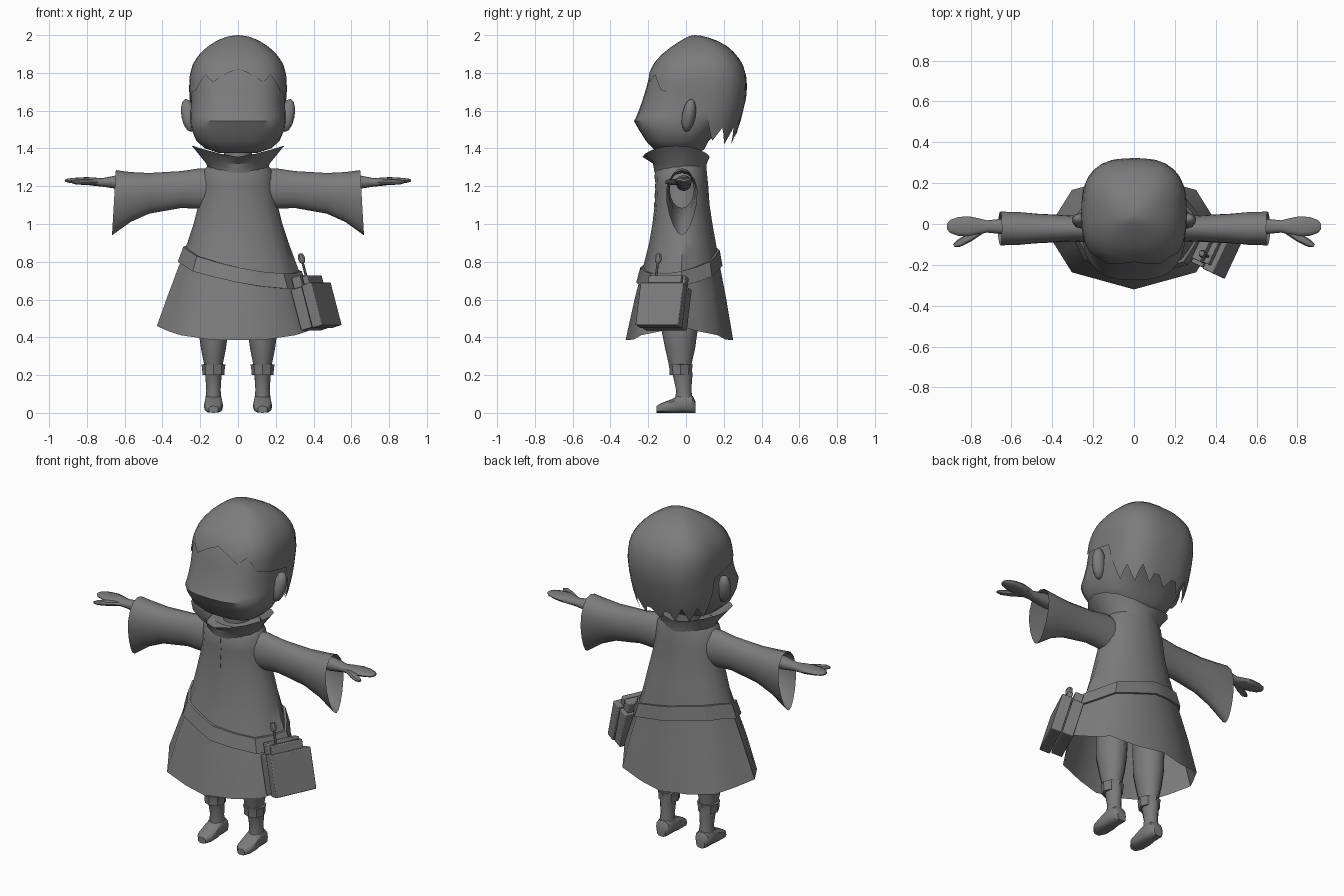
import bpy, bmesh, math
from mathutils import Vector, Matrix

cube = bpy.data.objects.get("Cube")
if cube:
    bpy.data.objects.remove(cube)

grey = bpy.data.materials.new("plain grey")
grey.use_nodes = True
grey.diffuse_color = (0.2, 0.2, 0.2, 1)
grey.node_tree.nodes["Principled BSDF"].inputs["Base Color"].default_value = (0.2, 0.2, 0.2, 1)


def finish(name, bm, mirror=False, angle=40):
    bmesh.ops.remove_doubles(bm, verts=bm.verts, dist=0.0004)
    bmesh.ops.recalc_face_normals(bm, faces=bm.faces)
    me = bpy.data.meshes.new(name)
    bm.to_mesh(me)
    bm.free()
    me.materials.append(grey)
    me.polygons.foreach_set("use_smooth", [True] * len(me.polygons))
    me.set_sharp_from_angle(angle=math.radians(angle))
    ob = bpy.data.objects.new(name, me)
    bpy.context.scene.collection.objects.link(ob)
    if mirror:
        ob.modifiers.new("Mirror", 'MIRROR')
    return ob


def skin(name, rings, caps=(True, True), loop=False, **kw):
    """Bridge rings of points with quads."""
    bm = bmesh.new()
    rows = [[bm.verts.new(p) for p in r] for r in rings]
    n = len(rows[0])
    pairs = list(zip(rows, rows[1:])) + ([(rows[-1], rows[0])] if loop else [])
    for a, b in pairs:
        for i in range(n):
            j = (i + 1) % n
            bm.faces.new((a[i], a[j], b[j], b[i]))
    for row, wanted in ((rows[0], caps[0]), (rows[-1], caps[1])):
        if wanted and not loop:
            bm.faces.new(row)
    return finish(name, bm, **kw)


def oval(c, u, v, n=12, p=2.0, taper=0.0):
    """Rounded ring around c, starting at -v."""
    c, u, v = Vector(c), Vector(u), Vector(v)
    pts = []
    for i in range(n):
        t = 2 * math.pi * i / n
        x, y = [math.copysign(abs(k) ** (2 / p), k) for k in (math.sin(t), -math.cos(t))]
        pts.append(c + u * x * (1 + taper * y) + v * y)
    return pts


def level(z, hx, yf, yb, x=0, **kw):
    return oval((x, (yf + yb) / 2, z), (hx, 0, 0), (0, (yb - yf) / 2, 0), **kw)


def lerp_table(table, z):
    """Interpolate rows keyed by their first value, in ascending order."""
    z = min(max(z, table[0][0]), table[-1][0])
    for a, b in zip(table, table[1:]):
        if z <= b[0]:
            f = (z - a[0]) / (b[0] - a[0])
            return [p + (q - p) * f for p, q in zip(a[1:], b[1:])]


# Robe: height, half width, front, back, how octagonal
ROBE = [(0.385, 0.43, -0.32, 0.25, 1), (0.62, 0.372, -0.268, 0.21, 1),
        (0.80, 0.305, -0.22, 0.175, 0.8), (0.90, 0.268, -0.195, 0.158, 0.4),
        (1.0, 0.235, -0.178, 0.14, 0), (1.1, 0.21, -0.166, 0.125, 0),
        (1.2, 0.197, -0.162, 0.118, 0), (1.28, 0.185, -0.165, 0.11, 0),
        (1.33, 0.14, -0.13, 0.10, 0)]


def robe_point(i, z, grow=0.0):
    hx, yf, yb, k = lerp_table(ROBE, z)
    t = math.pi * i / 8
    s = 1 - 0.076 * k * (i % 2)
    return Vector(((hx + grow) * math.sin(t) * s,
                   (yf + yb) / 2 - ((yb - yf) / 2 + grow) * math.cos(t) * s, z))


rings = [[robe_point(i, row[0]) for i in range(16)] for row in ROBE]
for p in rings[0]:
    p.z += 0.075 * abs(p.x / 0.43) ** 3
skin("robe", rings, caps=(False, True), angle=50)

# Slanted belt
belt = []
for drop, grow in ((0, 0.0), (0, 0.014), (0.08, 0.014), (0.08, 0.0)):
    ring = []
    for i in range(16):
        t = math.pi * i / 8
        z = 0.815 - 0.065 * math.sin(t) - 0.045 * math.cos(t) - drop
        ring.append(robe_point(i, z, grow))
    belt.append(ring)
skin("belt", belt, loop=True, angle=30)

# Flared collar and front seam
low = level(1.27, 0.15, -0.166, 0.108, n=16)
mid = level(1.32, 0.168, -0.175, 0.11, n=16)
top = level(1.355, 0.245, -0.23, 0.125, n=16)
for p in top:
    p.z += 0.06 * abs(p.x / 0.245) ** 1.3
skin("collar", [low, mid, top], caps=(False, False))
skin("neck", [level(z, 0.075, -0.09, 0.07) for z in (1.25, 1.45)])


def box(name, size, matrix, bevel=0.0):
    bm = bmesh.new()
    bmesh.ops.create_cube(bm, size=1, matrix=matrix @ Matrix.Diagonal((*size, 1)))
    ob = finish(name, bm, angle=30)
    if bevel:
        m = ob.modifiers.new("Bevel", 'BEVEL')
        m.width, m.segments = bevel, 2
    return ob


for k in range(4):
    z = 1.25 - 0.05 * k
    box("front_seam_%d" % (k + 1), (0.005, 0.006, 0.025),
        Matrix.Translation((0, lerp_table(ROBE, z)[1], z)))

# Head: height, half width, front, back
CROWN = [(1.6, 0.252, -0.25, 0.296), (1.65, 0.25, -0.232, 0.31), (1.72, 0.253, -0.212, 0.318),
         (1.79, 0.25, -0.194, 0.312), (1.85, 0.232, -0.165, 0.293), (1.9, 0.198, -0.12, 0.258),
         (1.94, 0.155, -0.07, 0.215), (1.975, 0.098, -0.015, 0.15), (1.994, 0.045, 0.02, 0.09),
         (2.0, 0.0, 0.05, 0.05)]
FACE = [(1.375, 0.1, -0.13, 0.07), (1.4, 0.175, -0.175, 0.1), (1.44, 0.22, -0.212, 0.12),
        (1.5, 0.246, -0.25, 0.18), (1.545, 0.252, -0.275, 0.24), (1.57, 0.253, -0.262, 0.275)]
NAPE = [(1.4, 0.205, -0.2, 0.232), (1.46, 0.23, -0.22, 0.255), (1.54, 0.246, -0.25, 0.282)]
skin("head", [level(z - 0.005 * (z > 1.7), hx, yf, yb, n=28, p=2.7)
              for z, hx, yf, yb in FACE + CROWN[:-1]])

# Hair cap with a jagged rim: angle from the front, rim height
RIM = [(0, 1.82), (24, 1.75), (36, 1.79), (54, 1.71), (72, 1.69), (84, 1.68), (96, 1.66),
       (108, 1.5), (114, 1.44), (126, 1.51), (138, 1.42), (150, 1.51), (162, 1.42),
       (171, 1.50), (180, 1.42)]
N, ROWS = 60, 14
hair = [[] for _ in range(ROWS + 1)]
for i in range(N):
    a = 360 * i / N
    rim = lerp_table(RIM, min(a, 360 - a))[0]
    for r in range(ROWS + 1):
        z = rim + (2.0 - rim) * math.sin(math.pi / 2 * r / ROWS)
        hx, yf, yb = lerp_table(NAPE + CROWN, z)
        g = 0.006 if r < ROWS else 0
        hair[r].append(level(z, hx + g, yf - g, yb + g, n=N, p=2.7)[i])
skin("hair", hair, caps=(False, False), angle=50)

# Ears
bm = bmesh.new()
bmesh.ops.create_uvsphere(bm, u_segments=10, v_segments=6, radius=1,
                          matrix=Matrix.Translation((0.262, 0.015, 1.575))
                          @ Matrix.Rotation(math.radians(-10), 4, 'X')
                          @ Matrix.Rotation(math.radians(10), 4, 'Y')
                          @ Matrix.Diagonal((0.04, 0.036, 0.09, 1)))
finish("ears", bm, mirror=True)

# Wide sleeves: x, top, bottom, half depth, taper
SLEEVE = [(0.1, 1.29, 1.06, 0.07, 0), (0.2, 1.295, 1.08, 0.07, 0), (0.3, 1.28, 1.085, 0.064, 0),
          (0.47, 1.27, 1.055, 0.072, 0.15), (0.57, 1.275, 1.01, 0.08, 0.25),
          (0.657, 1.285, 0.94, 0.08, 0.3)]
skin("sleeves", [oval((x, -0.022, (a + b) / 2), (0, d, 0), (-0.01 * (x > 0.6), 0, (a - b) / 2),
                      n=16, taper=t) for x, a, b, d, t in SLEEVE],
     caps=(True, False), mirror=True, angle=50)

# Arms and hands: x, centre height, half depth, half height
HAND = [(0.3, 1.215, 0.04, 0.04), (0.64, 1.222, 0.038, 0.036), (0.72, 1.22, 0.03, 0.022),
        (0.77, 1.225, 0.042, 0.022), (0.81, 1.228, 0.05, 0.02), (0.86, 1.23, 0.046, 0.015),
        (0.9, 1.23, 0.032, 0.011), (0.915, 1.23, 0.014, 0.006)]
skin("arms_and_hands", [oval((x, -0.012, z), (0, d, 0), (0, 0, h), p=2.3)
                        for x, z, d, h in HAND], mirror=True)
skin("thumbs", [oval((x, y, 1.222), (0.5 * r, r, 0), (0, 0, 0.8 * r), n=8)
                for x, y, r in ((0.75, -0.03, 0.018), (0.81, -0.068, 0.019),
                                (0.86, -0.096, 0.016), (0.882, -0.106, 0.007))], mirror=True)

# Legs, ankle cuffs and feet
LEG = [(0.7, 0.085, -0.13, 0.07), (0.44, 0.08, -0.13, 0.062), (0.34, 0.066, -0.11, 0.048),
       (0.26, 0.05, -0.092, 0.03), (0.2, 0.043, -0.07, 0.034), (0.12, 0.038, -0.052, 0.028),
       (0.05, 0.045, -0.06, 0.04)]
skin("legs", [level(*row, x=0.13) for row in LEG], mirror=True)
skin("ankle_cuffs", [level(z, h, -0.028 - h, -0.028 + h, x=0.13, n=8)
                     for z, h in ((0.26, 0.04), (0.255, 0.064), (0.235, 0.06), (0.2, 0.058),
                                  (0.2, 0.04))], mirror=True, angle=25)
FOOT = [(0.05, 0.028, 0.06), (0.035, 0.043, 0.09), (-0.02, 0.046, 0.105), (-0.07, 0.051, 0.075),
        (-0.13, 0.046, 0.052), (-0.157, 0.025, 0.036)]
skin("feet", [oval((0.13, y, h / 2), (hx, 0, 0), (0, 0, h / 2), p=2.8) for y, hx, h in FOOT],
     mirror=True)

# Hip bag, tilted to lie against the skirt
frame = (Matrix.Translation((0.41, -0.115, 0.56)) @ Matrix.Rotation(math.radians(-25), 4, 'Z')
         @ Matrix.Rotation(math.radians(-16), 4, 'Y'))
for name, size, at in (("bag_outer_case", (0.06, 0.25, 0.235), (0.037, 0, 0)),
                       ("bag_inner_case", (0.064, 0.24, 0.225), (-0.03, 0, 0)),
                       ("bag_contents", (0.05, 0.2, 0.1), (-0.025, 0, 0.125)),
                       ("bag_papers", (0.03, 0.19, 0.1), (0.025, 0, 0.115))):
    box(name, size, frame @ Matrix.Translation(at), 0.005)
KNOB = [(0.1, 0.008), (0.235, 0.007), (0.245, 0.016), (0.265, 0.02), (0.285, 0.014), (0.29, 0.004)]
skin("bag_handle", [[frame @ p for p in oval((0.02, -0.06, z), (r, 0, 0), (0, r, 0), n=8)]
                    for z, r in KNOB])
